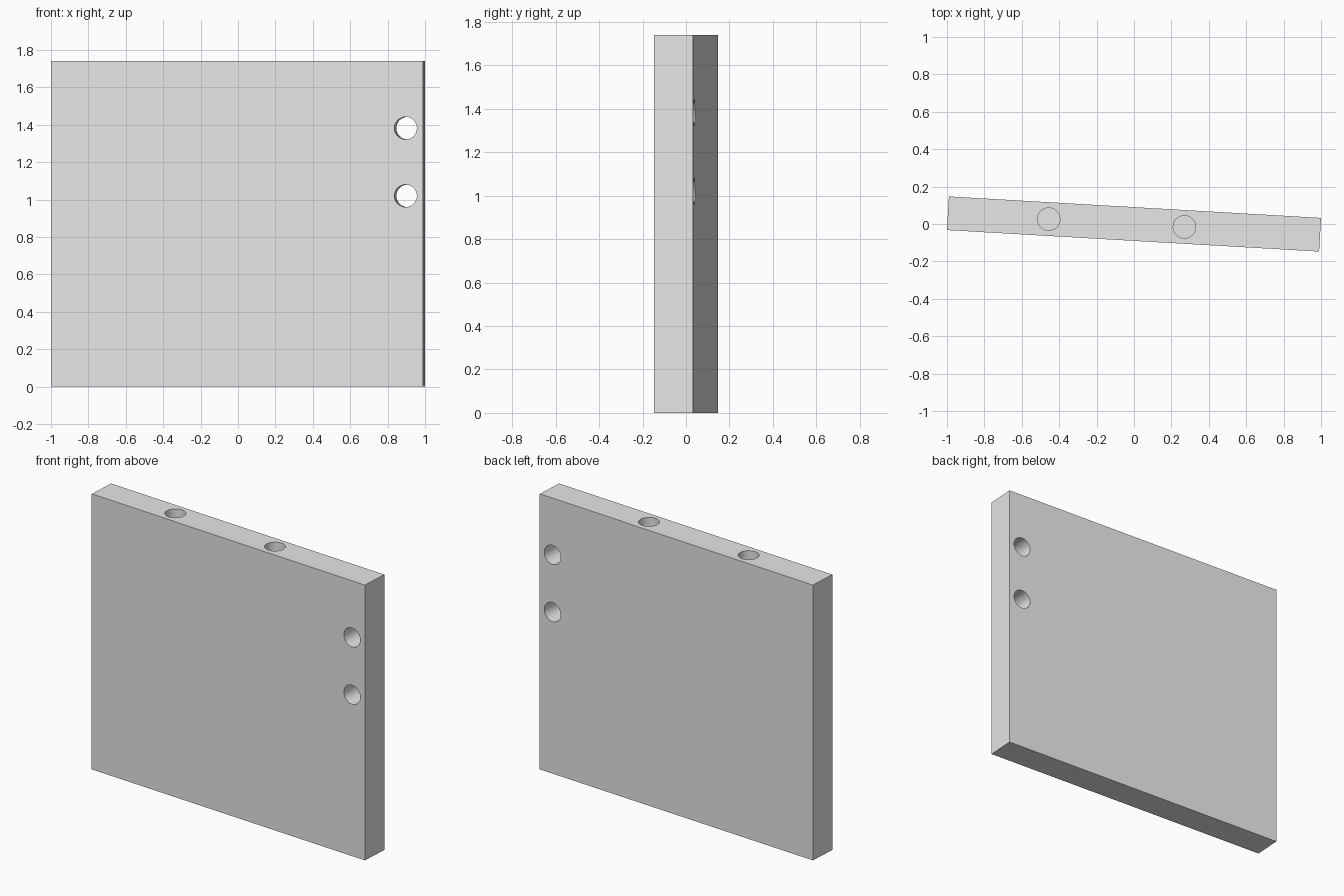
import bpy
from math import pi, radians
from mathutils import Matrix

default = bpy.data.objects.get("Cube")
if default:
    bpy.data.objects.remove(default, do_unlink=True)

LENGTH, THICK, HEIGHT = 1.993, 0.18, 1.74
TURN = Matrix.Rotation(radians(-3.3), 4, "Z")
RADIUS, DEPTH = 0.06, 0.36

grey = bpy.data.materials.new("light grey")
grey.use_nodes = True
grey.diffuse_color = (0.8, 0.8, 0.8, 1)
grey.node_tree.nodes["Principled BSDF"].inputs["Base Color"].default_value = grey.diffuse_color

# Upright board
bpy.ops.mesh.primitive_cube_add(size=1)
board = bpy.context.object
board.name = "board"
board.data.transform(Matrix.Translation((0, 0, HEIGHT / 2)) @ Matrix.Diagonal((LENGTH, THICK, HEIGHT, 1)))
board.data.materials.append(grey)


def drill(location, depth, rotation=(0, 0, 0)):
    """Cut one round hole into the board."""
    bpy.ops.mesh.primitive_cylinder_add(vertices=64, radius=RADIUS, depth=depth,
                                        location=location, rotation=rotation)
    cutter = bpy.context.object
    cutter.name = "hole_cutter"
    cutter.hide_render = True
    cutter.data.materials.append(grey)
    bpy.context.view_layer.objects.active = board
    cut = board.modifiers.new("hole", "BOOLEAN")
    cut.operation = "DIFFERENCE"
    cut.solver = "EXACT"
    cut.object = cutter
    bpy.ops.object.modifier_apply(modifier=cut.name)
    bpy.data.objects.remove(cutter, do_unlink=True)


# Through holes near the left edge
for z in (1.02, 1.382):
    drill((0.903, 0, z), THICK * 2, (pi / 2, 0, 0))

# Blind holes in the top edge
for x in (-0.457, 0.27):
    drill((x, 0, HEIGHT), DEPTH * 2)

# Slight turn of the whole board, smooth hole walls
board.data.transform(TURN)
bpy.ops.object.select_all(action="DESELECT")
board.select_set(True)
bpy.context.view_layer.objects.active = board
bpy.ops.object.shade_smooth_by_angle(angle=radians(30))
